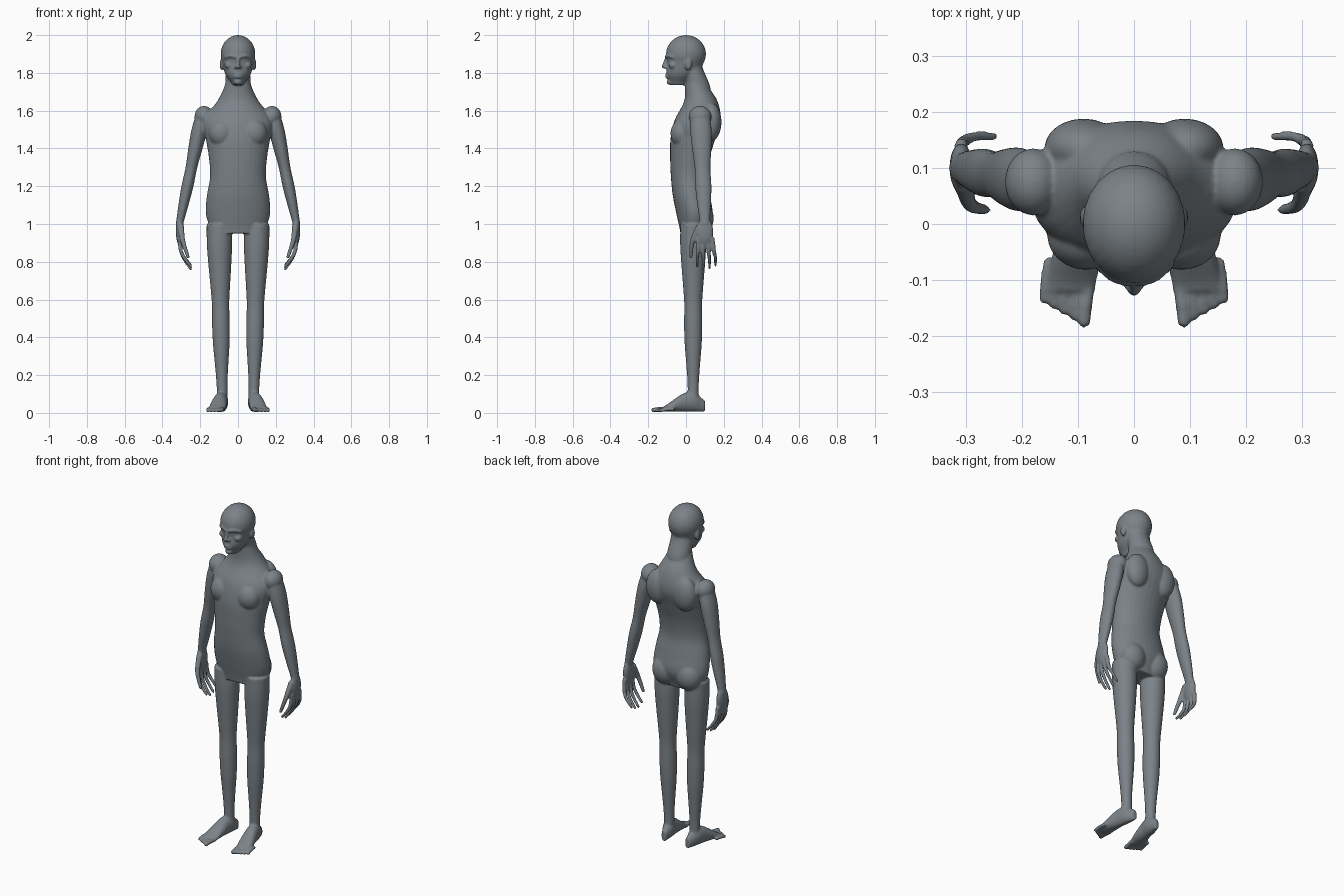
import bpy
import bmesh
from math import sin, cos, pi
from mathutils import Vector, Matrix

cube = bpy.data.objects.get("Cube")
if cube:
    bpy.data.objects.remove(cube, do_unlink=True)

skin = bpy.data.materials.new("slate grey skin")
skin.use_nodes = True
skin_colour = (0.2, 0.225, 0.245, 1)
skin.diffuse_color = skin_colour
skin.node_tree.nodes["Principled BSDF"].inputs["Base Color"].default_value = skin_colour

bm = bmesh.new()


def smooth_rows(rows, steps=5):
    """Smooth interpolation through evenly spaced rows of numbers."""
    rows = [Vector(row) for row in rows]
    last = len(rows) - 1
    result = []
    for i in range(last):
        before, start = rows[max(i - 1, 0)], rows[i]
        end, after = rows[i + 1], rows[min(i + 2, last)]
        leave, arrive = (end - before) / 2, (after - start) / 2
        for k in range(steps):
            t = k / steps
            ease = t * t * (3 - t - t)
            result.append(start.lerp(end, ease) + leave * t * (1 - t) ** 2
                          - arrive * t * t * (1 - t))
    return result + [rows[last]]


def skin_rings(rings):
    """Join rings of points into a closed solid."""
    loops = [[bm.verts.new(point) for point in ring] for ring in rings]
    count = len(loops[0])
    for low, high in zip(loops, loops[1:]):
        for i in range(count):
            j = (i + 1) % count
            bm.faces.new((low[i], low[j], high[j], high[i]))
    bm.faces.new(loops[0][::-1])
    bm.faces.new(loops[-1])


def loft(start, end, widths, lows, highs, side=1, along_y=False):
    """Evenly spaced oval sections; start and end hold position and x centre."""
    rows = smooth_rows(list(zip(widths, lows, highs)))
    rings = []
    for i, (width, low, high) in enumerate(rows):
        pos, centre = Vector(start).lerp(Vector(end), i / (len(rows) - 1))
        ring = []
        for k in range(32):
            angle = pi * k / 16
            across = side * (centre + width * cos(angle))
            other = (low + high) / 2 + (high - low) / 2 * sin(angle)
            ring.append((across, pos, other) if along_y else (across, other, pos))
        rings.append(ring)
    skin_rings(rings)


def limb(start, end, radii, depth, side):
    """Upright limb with evenly spaced radii; depth stretches it front to back."""
    count = len(radii) - 1
    middles = [start[2] + (end[2] - start[2]) * i / count for i in range(count + 1)]
    lows = [m - r * depth for m, r in zip(middles, radii)]
    highs = [m + r * depth for m, r in zip(middles, radii)]
    loft(start[:2], end[:2], radii, lows, highs, side)


def ball(centre, radii, side=1):
    x, y, z = centre
    place = Matrix.Translation((side * x, y, z)) @ Matrix.Diagonal((*radii, 1))
    bmesh.ops.create_uvsphere(bm, u_segments=24, v_segments=16, radius=1, matrix=place)


def tube(points, start, end, side=1):
    """Rounded, tapering tube through points."""
    path = smooth_rows([(side * x, y, z) for x, y, z in points])
    last = len(path) - 1
    rings = []
    for i, point in enumerate(path):
        way = path[min(i + 1, last)] - path[max(i - 1, 0)]
        turn = way.to_track_quat('Z', 'Y')
        radius = start + (end - start) * i / last
        rings.append([point + turn @ Vector((cos(k * pi / 6), sin(k * pi / 6), 0)) * radius
                      for k in range(12)])
    skin_rings(rings)
    for point, radius in ((path[0], start), (path[last], end)):
        ball(point, (radius, radius, radius))


# Torso and neck, from crotch to nape
loft((.95, 0), (1.75, 0),
     widths=(.14, .17, .165, .148, .154, .17, .185, .11, .066),
     lows=(-.03, -.05, -.07, -.08, -.084, -.082, -.06, -.01, -.005),
     highs=(.105, .14, .127, .112, .125, .155, .184, .167, .11))
loft((1.72, 0), (1.84, 0), widths=(.067, .064), lows=(0, -.03), highs=(.13, .085))

# Jaw, skull and chin
loft((1.735, 0), (1.9, 0), widths=(.03, .066, .081, .09),
     lows=(-.08, -.104, -.1, -.104), highs=(0, .06, .09, .1))
ball((0, 0, 1.9), (.092, .106, .1))
ball((0, -.085, 1.752), (.022, .017, .016))

# Nose and lips
tube([(0, -.1, 1.885), (0, -.118, 1.834)], .008, .012)
for height in (1.778, 1.791):
    tube([(-.02, -.096, height), (0, -.105, height), (.02, -.096, height)], .006, .006)

for side in (1, -1):
    # Brow, cheek, nostril and ear
    tube([(.012, -.104, 1.884), (.04, -.095, 1.89), (.068, -.07, 1.882)], .009, .007, side)
    ball((.048, -.068, 1.84), (.024, .024, .02), side)
    ball((.012, -.106, 1.83), (.009, .011, .008), side)
    ball((.086, .012, 1.845), (.011, .02, .032), side)

    # Shoulder, shoulder blade, chest and buttock
    ball((.18, .075, 1.57), (.05, .06, .055), side)
    ball((.09, .135, 1.54), (.07, .053, .1), side)
    ball((.085, -.02, 1.48), (.07, .062, .075), side)
    ball((.078, .08, 1.03), (.076, .067, .085), side)

    # Arm and palm
    limb((1.6, .183, .075), (1, .31, .1),
         (.035, .042, .038, .031, .032, .027, .02), 1.35, side)
    ball((.308, .1, .96), (.021, .045, .075), side)

    # Fingers, front to back, and thumb
    for i in range(4):
        base, tip = .065 + .025 * i, .06 + .032 * i
        drop = .757 + .015 * abs(i - 1.3)
        tube([(.308, base, .92), (.303, (base + tip) / 2, .86),
              (.283, tip, (.86 + drop) / 2), (.25, tip, drop)], .0125, .008, side)
    tube([(.303, .07, .985), (.292, .035, .91), (.264, .025, .825)], .018, .009, side)

    # Leg
    limb((1, .1, .038), (.05, .083, .038),
         (.066, .067, .061, .053, .046, .047, .044, .036, .029, .028), 1.03, side)

    # Foot, from heel to ball
    soles = [.006] * 5
    insteps = (.067, .11, .105, .07, .034)
    loft((.1, .077), (-.12, .113), (.016, .034, .038, .044, .044),
         soles, insteps, side, along_y=True)

    # Toes, big to small
    for i in range(5):
        x, y = .089 + .018 * i, -.173 + .01 * i
        radius = .0095 if i else .0125
        tube([(x - .008, y + .065, .02), (x - .003, y + .03, .019),
              (x, y, radius + .003)], radius, radius, side)

# Blend the parts into one continuous skin
bmesh.ops.recalc_face_normals(bm, faces=bm.faces)
mesh = bpy.data.meshes.new("human_body")
bm.to_mesh(mesh)
bm.free()
mesh.materials.append(skin)
body = bpy.data.objects.new("human_body", mesh)
bpy.context.collection.objects.link(body)

remesh = body.modifiers.new("skin_union", 'REMESH')
remesh.mode = 'VOXEL'
remesh.voxel_size = 0.005
remesh.use_smooth_shade = True
soften = body.modifiers.new("soften_joins", 'SMOOTH')
soften.factor = 0.5
soften.iterations = 8
